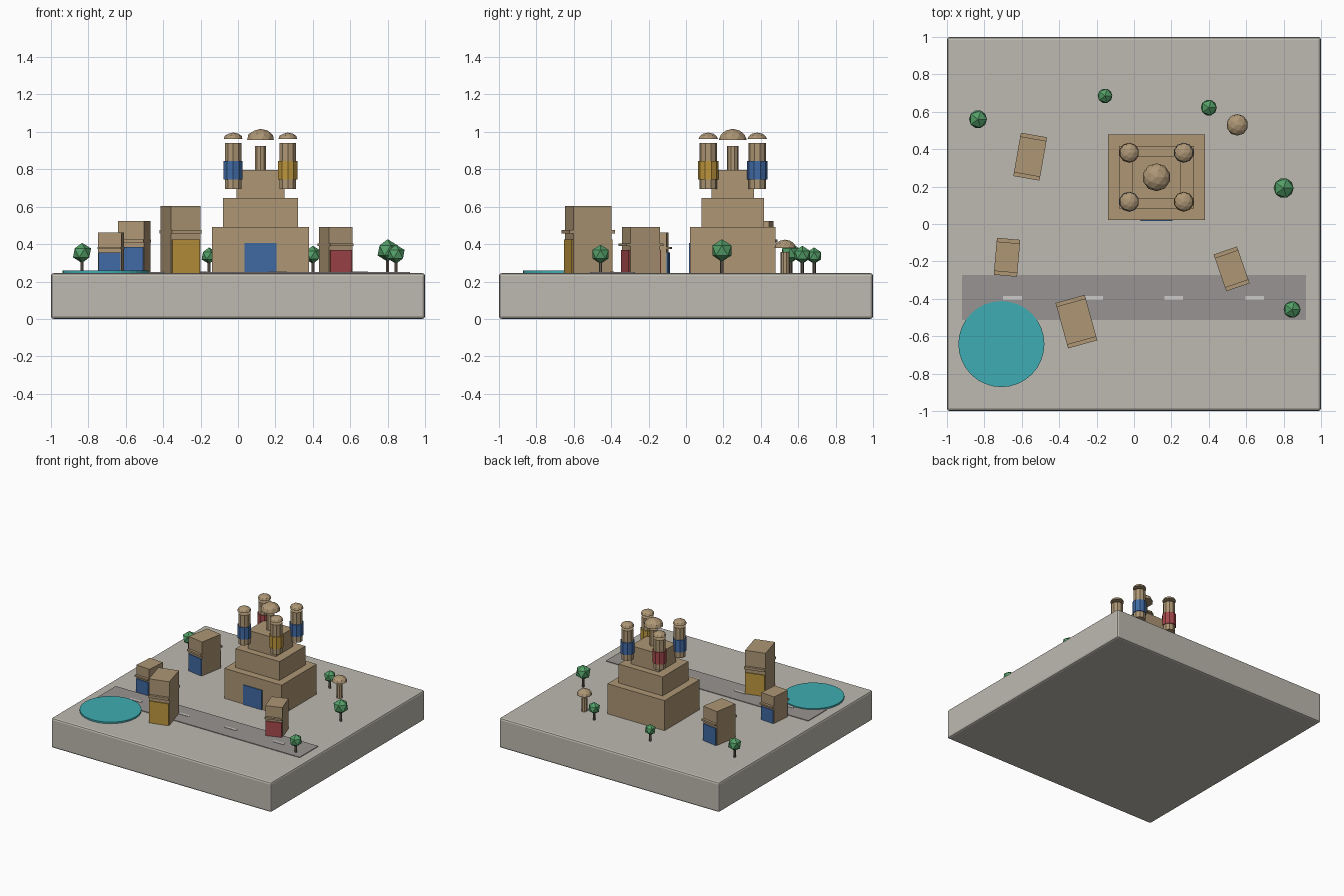
import bpy, bmesh, math
from mathutils import Matrix, Vector

if "Cube" in bpy.data.objects:
    bpy.data.objects.remove(bpy.data.objects["Cube"])

G = 0.245  # top of the ground slab


def mat(name, r, g, b):
    m = bpy.data.materials.new(name)
    lin = [((c / 255 + 0.055) / 1.055) ** 2.4 for c in (r, g, b)]
    m.diffuse_color = (*lin, 1)
    m.use_nodes = True
    m.node_tree.nodes["Principled BSDF"].inputs["Base Color"].default_value = m.diffuse_color
    return m


STONE = mat("pale_stone", 190, 186, 177)
SAND = mat("sandstone", 173, 150, 117)
ROAD = mat("road_grey", 152, 148, 146)
LINE = mat("line_pale", 206, 203, 200)
WATER = mat("water_teal", 62, 172, 178)
BLUE = mat("blue", 64, 106, 164)
GOLD = mat("gold", 188, 149, 60)
RED = mat("red", 165, 72, 76)
LEAF = mat("leaf_green", 84, 160, 104)
TRUNK = mat("trunk_brown", 105, 95, 84)


def finish(bm, name, material, loc, rot=0):
    bmesh.ops.recalc_face_normals(bm, faces=bm.faces)
    me = bpy.data.meshes.new(name)
    bm.to_mesh(me)
    bm.free()
    me.materials.append(material)
    ob = bpy.data.objects.new(name, me)
    ob.location = loc
    ob.rotation_euler.z = rot
    bpy.context.collection.objects.link(ob)
    return ob


def box(name, material, x, y, z0, z1, w, d, rot=0):
    bm = bmesh.new()
    bmesh.ops.create_cube(bm, size=1, matrix=Matrix.Diagonal((w, d, z1 - z0, 1)))
    return finish(bm, name, material, (x, y, (z0 + z1) / 2), rot)


def cyl(name, material, x, y, z0, z1, r, sides=10):
    bm = bmesh.new()
    bmesh.ops.create_cone(bm, cap_ends=True, segments=sides, radius1=r, radius2=r, depth=z1 - z0)
    return finish(bm, name, material, (x, y, (z0 + z1) / 2))


def dome(name, x, y, z0, z1, r):
    # upper half of a low-poly ball, squashed and closed underneath
    bm = bmesh.new()
    bmesh.ops.create_icosphere(bm, subdivisions=2, radius=1)
    bmesh.ops.bisect_plane(bm, geom=bm.verts[:] + bm.edges[:] + bm.faces[:], dist=1e-4,
                           plane_co=(0, 0, 0), plane_no=(0, 0, 1), clear_inner=True)
    bmesh.ops.holes_fill(bm, edges=[e for e in bm.edges if e.is_boundary], sides=0)
    bmesh.ops.scale(bm, vec=(r, r, z1 - z0), verts=bm.verts)
    return finish(bm, name, SAND, (x, y, z0))


# ground slab with softened edges
slab = box("ground_slab", STONE, 0, 0, 0, G, 2, 2)
bev = slab.modifiers.new("bevel", 'BEVEL')
bev.width, bev.segments = 0.015, 2

# road, dashes and pond
box("road", ROAD, 0, -0.393, G - 0.005, G + 0.005, 1.84, 0.24)
for i, x in enumerate((-0.65, -0.215, 0.213, 0.645)):
    box(f"road_dash_{i}", LINE, x, -0.395, G, G + 0.008, 0.1, 0.02)
cyl("pond", WATER, -0.709, -0.642, G - 0.005, G + 0.013, 0.23, 32)

# stepped temple
CX, CY = 0.12, 0.25
box("temple_tier_low", SAND, CX, CY, G, 0.492, 0.52, 0.455)
box("temple_tier_mid", SAND, CX, CY, 0.492, 0.647, 0.4, 0.335)
box("temple_tier_top", SAND, CX, CY, 0.647, 0.797, 0.255, 0.225)
box("temple_door", BLUE, CX, CY - 0.2305, G, 0.405, 0.17, 0.009)
cyl("temple_spire", SAND, CX, CY, 0.797, 0.925, 0.032)
dome("temple_dome", CX, CY, 0.957, 1.016, 0.075)

# four corner towers with coloured bands
for i, (sx, sy, band) in enumerate(((-1, -1, BLUE), (1, -1, GOLD), (1, 1, BLUE), (-1, 1, RED))):
    x, y = CX + sx * 0.146, CY + sy * 0.131
    cyl(f"tower_{i}", SAND, x, y, 0.695, 0.94, 0.047)
    cyl(f"tower_band_{i}", band, x, y, 0.745, 0.843, 0.054)
    dome(f"tower_dome_{i}", x, y, 0.962, 0.996, 0.052)


# houses with a door plate and a ledge on both ends
def house(name, x, y, w, d, top, deg, colour):
    rot, h = math.radians(deg), top - G
    box(name + "_body", SAND, x, y, G, top, w, d, rot)
    for side, s in (("front", -1), ("back", 1)):
        turn = Matrix.Rotation(rot, 3, 'Z')
        p = turn @ Vector((0, s * (d / 2 + 0.004), 0))
        box(f"{name}_door_{side}", colour, x + p.x, y + p.y, G, G + 0.5 * h, w * 0.94, 0.008, rot)
        p = turn @ Vector((0, s * (d / 2 + 0.01), 0))
        box(f"{name}_ledge_{side}", SAND, x + p.x, y + p.y, G + 0.59 * h, G + 0.645 * h, w, 0.02, rot)


house("north_west_house", -0.555, 0.36, 0.142, 0.195, 0.523, -10, BLUE)
house("west_house", -0.679, -0.178, 0.125, 0.158, 0.463, -5, BLUE)
house("tall_house", -0.308, -0.522, 0.162, 0.212, 0.603, 15.5, GOLD)
house("east_house", 0.522, -0.24, 0.132, 0.168, 0.492, 19, RED)

# domed kiosk
cyl("kiosk_post", SAND, 0.552, 0.53, G, 0.358, 0.024)
dome("kiosk_dome", 0.552, 0.53, 0.38, 0.424, 0.058)

# low-poly trees
for i, (x, y, z, r) in enumerate(((-0.834, 0.56, 0.353, 0.054), (-0.155, 0.685, 0.338, 0.044),
                                  (0.4, 0.622, 0.343, 0.048), (0.8, 0.192, 0.366, 0.06),
                                  (0.845, -0.457, 0.346, 0.051))):
    cyl(f"tree_trunk_{i}", TRUNK, x, y, G, z, 0.009, 6)
    bm = bmesh.new()
    bmesh.ops.create_icosphere(bm, subdivisions=1, radius=r)
    finish(bm, f"tree_crown_{i}", LEAF, (x, y, z))
